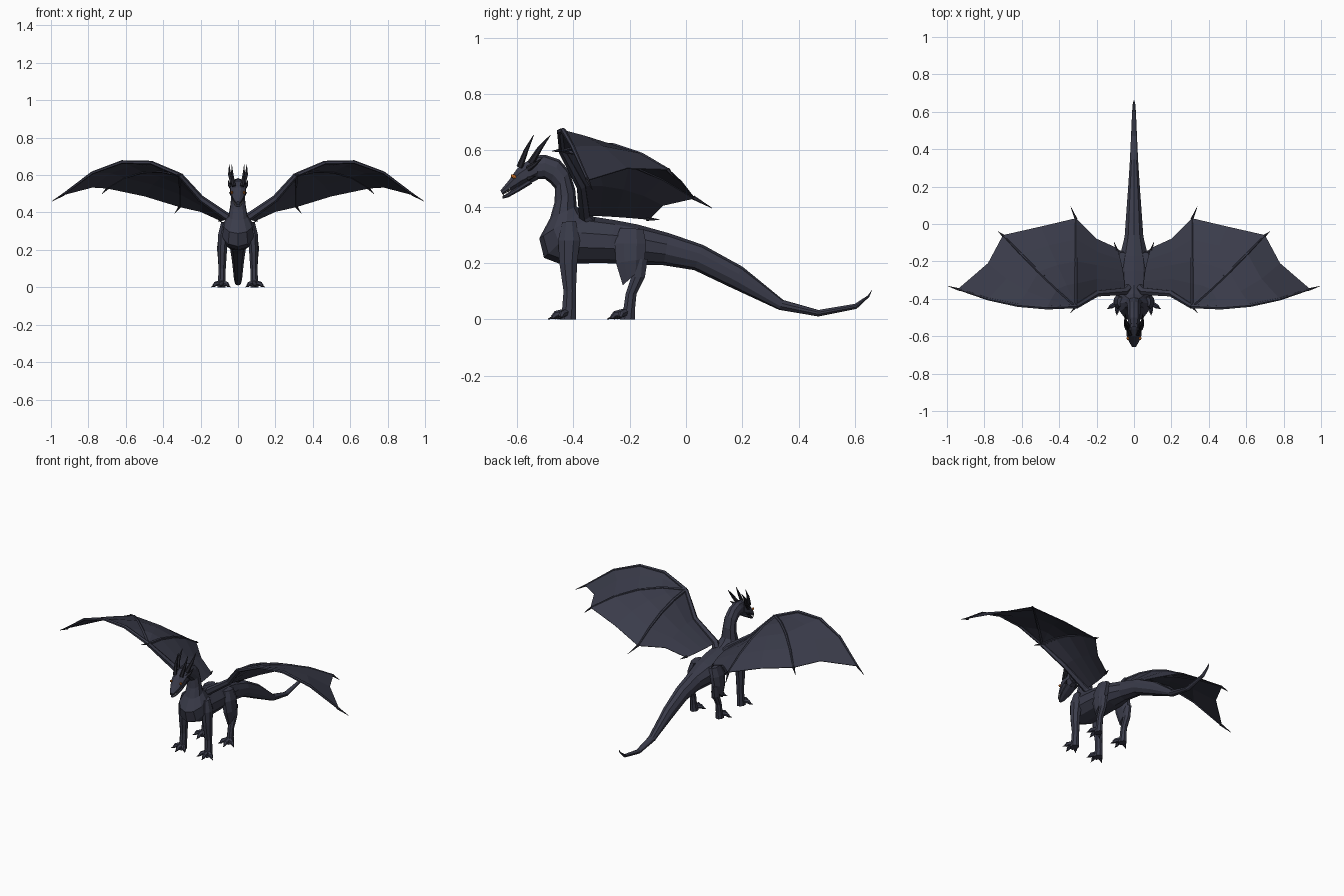
import bpy, bmesh, math
from mathutils import Vector as V

if "Cube" in bpy.data.objects:
    bpy.data.objects.remove(bpy.data.objects["Cube"])


def material(name, rgb):
    m = bpy.data.materials.new(name)
    m.diffuse_color = (*rgb, 1)
    m.use_nodes = True
    m.node_tree.nodes["Principled BSDF"].inputs["Base Color"].default_value = m.diffuse_color
    return m


HIDE = material("slate_hide", (0.042, 0.044, 0.068))
CLAW = material("dark_claw", (0.018, 0.018, 0.026))
EYE = material("amber_eye", (0.6, 0.16, 0.02))
TOOTH = material("ivory_tooth", (0.75, 0.72, 0.65))


def finish(name, bm, mat, mirror, thickness=0):
    bmesh.ops.recalc_face_normals(bm, faces=bm.faces)
    me = bpy.data.meshes.new(name)
    bm.to_mesh(me)
    bm.free()
    me.materials.append(mat)
    ob = bpy.data.objects.new(name, me)
    bpy.context.collection.objects.link(ob)
    if thickness:
        mod = ob.modifiers.new("thickness", 'SOLIDIFY')
        mod.thickness, mod.offset = thickness, 0
    if mirror:
        ob.modifiers.new("mirror", 'MIRROR').use_clip = False
    return ob


def loft(name, sections, mat=HIDE, mirror=True, n=8):
    """Skin a chain of ellipses, each given as (centre, half axis, half axis)."""
    bm = bmesh.new()
    rings = []
    for c, a, b in sections:
        angles = [2 * math.pi * (k + 0.5) / n for k in range(n)]
        rings.append([bm.verts.new(c + a * math.cos(t) + b * math.sin(t)) for t in angles])
    for r, s in zip(rings, rings[1:]):
        for k in range(n):
            bm.faces.new((r[k], r[(k + 1) % n], s[(k + 1) % n], s[k]))
    bm.faces.new(rings[0])
    bm.faces.new(rings[-1])
    return finish(name, bm, mat, mirror)


def profile(name, pairs, cx=None, **kw):
    """Loft from side outline pairs: (y, z) on one edge, (y, z) on the other, half width[, x]."""
    secs = []
    for p in pairs:
        x = p[5] if len(p) > 5 else 0
        a, b = V((x, p[0], p[1])), V((x, p[2], p[3]))
        grow = 1.05
        secs.append(((a + b) / 2, V((p[4] * grow, 0, 0)), (a - b) / 2 * grow))
    return loft(name, secs, **kw)


def rod(name, pts, radii, mat=HIDE, n=6, mirror=True):
    """Tapered tube through 3D points."""
    pts = [V(p) for p in pts]
    d = (pts[-1] - pts[0]).normalized()
    ref = V((1, 0, 0)) if abs(d.x) < 0.7 else V((0, 1, 0))
    secs = []
    for i, p in enumerate(pts):
        t = (pts[min(i + 1, len(pts) - 1)] - pts[max(i - 1, 0)]).normalized()
        a = (ref - t * ref.dot(t)).normalized()
        secs.append((p, a * radii[i], t.cross(a) * radii[i]))
    return loft(name, secs, mat, mirror, n)


# Neck, torso and tail as one skin
profile("body", [
    (-.55, .578, -.55, .50, .030), (-.50, .582, -.50, .50, .033),
    (-.45, .565, -.48, .485, .034), (-.415, .525, -.463, .465, .036),
    (-.395, .46, -.465, .415, .040), (-.39, .40, -.48, .36, .050),
    (-.375, .38, -.517, .29, .075), (-.35, .365, -.50, .222, .085),
    (-.33, .36, -.45, .203, .088), (-.25, .348, -.28, .203, .085),
    (-.17, .333, -.17, .197, .075), (-.06, .303, -.08, .195, .050),
    (.06, .262, .03, .177, .042), (.20, .185, .16, .115, .032),
    (.345, .068, .33, .035, .022), (.47, .033, .47, .011, .016),
    (.60, .055, .605, .038, .010), (.645, .085, .65, .08, .006),
    (.66, .105, .66, .104, .001)], mirror=False, n=10)

# Head: skull with snout, and lower jaw
profile("head", [
    (-.53, .58, -.525, .495, .035), (-.565, .562, -.545, .485, .043),
    (-.60, .535, -.575, .475, .042), (-.63, .492, -.61, .462, .030),
    (-.658, .458, -.65, .442, .012)], mirror=False)
profile("lower_jaw", [
    (-.56, .50, -.545, .482, .035), (-.60, .472, -.59, .455, .030),
    (-.635, .447, -.63, .433, .018), (-.652, .436, -.65, .428, .008)], mirror=False)
for x, y, z in [(.012, -.646, .447), (.018, -.636, .456), (.023, -.626, .464)]:
    rod("tooth", [(x, y, z), (x, y - .003, z - .012)], [.003, .0005], TOOTH, 4)

# Eyes
bm = bmesh.new()
bmesh.ops.create_uvsphere(bm, u_segments=8, v_segments=6, radius=1)
for v in bm.verts:
    v.co = V((.033 + v.co.x * .007, -.611 + v.co.y * .010 - v.co.z * .004, .507 + v.co.z * .008))
finish("eye", bm, EYE, True)

# Horns and cheek spikes
rod("rear_horn", [(.030, -.55, .555), (.045, -.52, .605), (.047, -.48, .655)],
    [.013, .009, .001], CLAW)
rod("front_horn", [(.022, -.59, .54), (.031, -.567, .60), (.033, -.54, .655)],
    [.012, .008, .001], CLAW)
rod("cheek_spike", [(.036, -.56, .535), (.047, -.54, .548), (.052, -.51, .572)],
    [.012, .008, .001], CLAW)
rod("jaw_spike", [(.035, -.56, .50), (.046, -.535, .508)], [.010, .001], CLAW)

# Legs
profile("front_leg", [
    (-.44, .345, -.39, .35, .018, .072), (-.455, .28, -.375, .28, .029, .079),
    (-.45, .20, -.385, .20, .025, .083), (-.435, .10, -.39, .10, .020, .085),
    (-.44, .04, -.39, .04, .020, .087), (-.45, 0, -.39, 0, .023, .088)])
profile("hind_thigh", [
    (-.235, .325, -.15, .32, .025, .062), (-.255, .27, -.14, .27, .029, .077),
    (-.25, .20, -.145, .215, .027, .086), (-.225, .12, -.16, .18, .016, .090)])
profile("hind_shank", [
    (-.20, .215, -.135, .215, .018, .088), (-.195, .15, -.145, .15, .019, .088),
    (-.215, .09, -.175, .09, .017, .088), (-.222, .04, -.18, .04, .018, .088),
    (-.235, 0, -.18, 0, .022, .088)])

# Toes and claws, three on every foot
for foot, y in (("front", -.42), ("hind", -.21)):
    for dx, dy in ((-.048, -.045), (.004, -.07), (.056, -.035)):
        base = V((.088, y, .026))
        knuckle = base + V((dx * .6, dy * .6, -.008))
        tip = base + V((dx, dy, -.025))
        rod(foot + "_toe", [base, knuckle, base.lerp(tip, .75)], [.015, .012, .008])
        rod(foot + "_claw", [base.lerp(tip, .68), tip], [.008, .001], CLAW, 5)


# Wing ribs: three points each, curved by a parabola through them
def rib(a, m, b, steps=4):
    a, m, b = V(a), V(m), V(b)
    out = []
    for i in range(steps + 1):
        t = i / steps
        out.append(a * (2 * t - 1) * (t - 1) + m * 4 * t * (1 - t) + b * t * (2 * t - 1))
    return out


SHOULDER, ELBOW, WRIST = (.05, -.36, .37), (.20, -.372, .475), (.31, -.44, .60)
ribs = [
    rib(SHOULDER, (.06, -.25, .365), (.09, -.13, .355)),
    rib(ELBOW, (.20, -.22, .462), (.20, -.08, .405)),
    rib(WRIST, (.31, -.20, .55), (.31, .03, .43)),
    rib(WRIST, (.41, -.22, .59), (.50, -.015, .488)),
    rib(WRIST, (.51, -.255, .617), (.70, -.06, .53)),
    rib(WRIST, (.57, -.36, .65), (.78, -.21, .535)),
    rib(WRIST, (.62, -.435, .67), (.94, -.348, .493))]

# Wing membrane spanning the ribs
bm = bmesh.new()
grid = [[bm.verts.new(p) for p in r] for r in ribs]
for r, s in zip(grid, grid[1:]):
    for k in range(4):
        bm.faces.new((r[k], r[k + 1], s[k + 1], s[k]))
bmesh.ops.remove_doubles(bm, verts=bm.verts, dist=1e-4)
finish("wing_membrane", bm, HIDE, True, .004)

# Wing arm, fingers and their claws
rod("wing_arm", [(.03, -.34, .345), SHOULDER, ELBOW, WRIST], [.022, .022, .018, .014])
for name, i, r in (("inner_finger", 2, .010), ("middle_finger", 4, .010), ("leading_finger", 6, .012)):
    rod("wing_" + name, ribs[i], [r, r * .9, r * .8, r * .65, r * .45])
for name, a, b in (
        ("thumb", WRIST, (.34, -.475, .597)),
        ("inner", (.31, .025, .433), (.338, .092, .395)),
        ("middle", (.695, -.065, .532), (.727, -.04, .50)),
        ("tip", (.93, -.351, .498), (.995, -.332, .46)),
        ("root", (.092, -.14, .357), (.107, -.095, .354))):
    rod("wing_" + name + "_claw", [a, b], [.008, .001], CLAW, 5)
